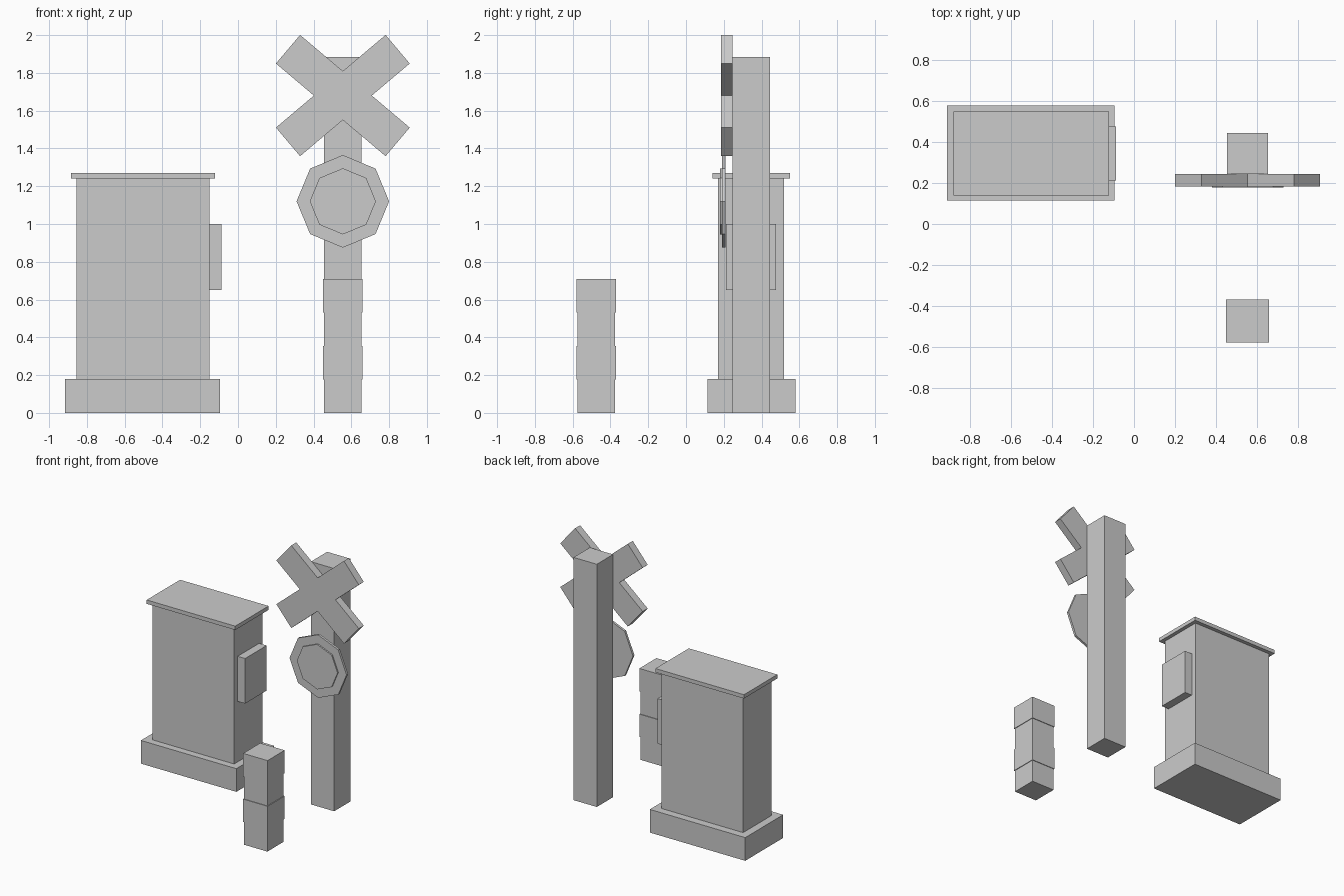
import bpy, bmesh, math
from mathutils import Vector

if "Cube" in bpy.data.objects:
    bpy.data.objects.remove(bpy.data.objects["Cube"])

GREY = (0.6, 0.6, 0.6, 1.0)
grey = bpy.data.materials.new("plain_grey")
grey.use_nodes = True
grey.diffuse_color = GREY
grey.node_tree.nodes["Principled BSDF"].inputs["Base Color"].default_value = GREY


def finish(name, bm):
    bmesh.ops.recalc_face_normals(bm, faces=bm.faces)
    mesh = bpy.data.meshes.new(name)
    bm.to_mesh(mesh)
    bm.free()
    mesh.materials.append(grey)
    obj = bpy.data.objects.new(name, mesh)
    bpy.context.collection.objects.link(obj)


def box(name, x, y, z):
    """Box from its (min, max) range on each axis."""
    bm = bmesh.new()
    bmesh.ops.create_cube(bm, size=1)
    for v in bm.verts:
        v.co = [r[0] if c < 0 else r[1] for c, r in zip(v.co, (x, y, z))]
    finish(name, bm)


def plate(name, outline, y):
    """Upright plate: an x-z outline extruded between two y values."""
    bm = bmesh.new()
    face = bm.faces.new([bm.verts.new((px, y[0], pz)) for px, pz in outline])
    new = bmesh.ops.extrude_face_region(bm, geom=[face])["geom"]
    bmesh.ops.translate(bm, vec=(0, y[1] - y[0], 0),
                        verts=[g for g in new if isinstance(g, bmesh.types.BMVert)])
    finish(name, bm)


def octagon(cx, cz, r):
    return [(cx + r * math.sin(i * math.pi / 4), cz + r * math.cos(i * math.pi / 4))
            for i in range(8)]


# Equipment cabinet
box("cabinet_base", (-0.915, -0.095), (0.115, 0.58), (0, 0.18))
box("cabinet_body", (-0.855, -0.152), (0.17, 0.52), (0.18, 1.24))
box("cabinet_roof", (-0.883, -0.122), (0.14, 0.55), (1.24, 1.27))
box("cabinet_side_box", (-0.152, -0.088), (0.213, 0.477), (0.65, 1.0))

# Signal post
PX = 0.555
box("signal_post", (PX - 0.1, PX + 0.1), (0.245, 0.445), (0, 1.885))

# Crossed boards as one outline: an arm end, then the notch after it
angle, half_length, half_width = math.radians(40.2), 0.38, 0.099
center = Vector((PX, 1.68))
cross = []
for a, notch in ((angle, (0, half_width / math.cos(angle))),
                 (math.pi - angle, (-half_width / math.sin(angle), 0)),
                 (math.pi + angle, (0, -half_width / math.cos(angle))),
                 (-angle, (half_width / math.sin(angle), 0))):
    along = Vector((math.cos(a), math.sin(a)))
    across = Vector((-along.y, along.x)) * half_width
    tip = center + along * half_length
    cross += [tip - across, tip + across, center + Vector(notch)]
plate("crossed_boards", cross, (0.184, 0.245))

# Eight-sided signal disc with a raised lens
plate("signal_disc", octagon(PX, 1.12, 0.245), (0.19, 0.208))
plate("signal_lens", octagon(PX, 1.12, 0.175), (0.179, 0.19))

# Banded bollard, alternating narrow and wide blocks
BY, step = -0.475, 0.1775
for i in range(4):
    h = 0.105 if i % 2 else 0.1
    box(f"bollard_block_{i + 1}", (PX - h, PX + h), (BY - h, BY + h),
        (i * step, (i + 1) * step))
